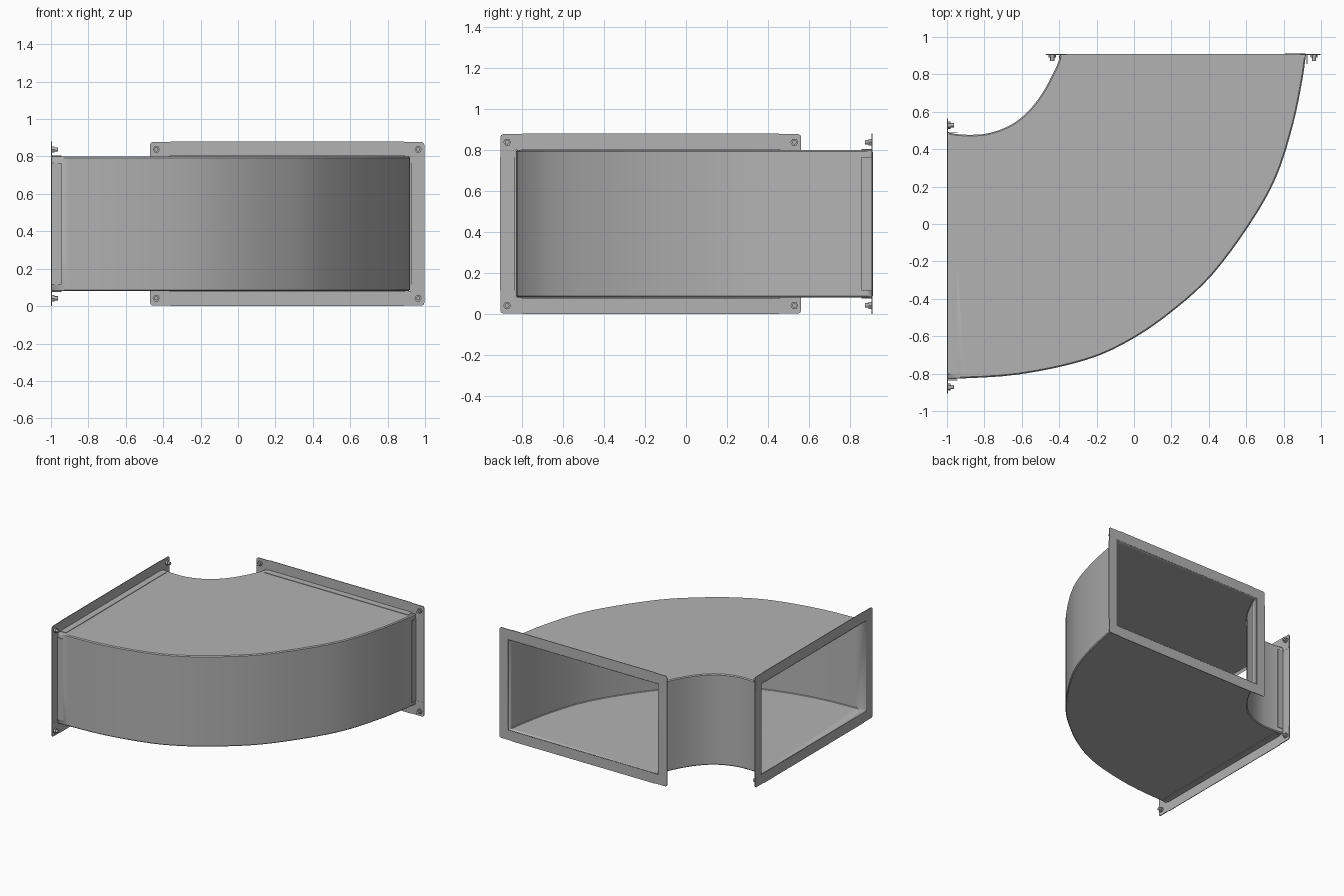
import bpy, bmesh, math
from mathutils import Vector

cube = bpy.data.objects.get("Cube")
if cube:
    bpy.data.objects.remove(cube)

Z_MID, HALF_H = 0.44, 0.36          # duct mid height and half height
HALF_W = 0.66                       # half width of each opening
FLANGE_U, FLANGE_V = 0.735, 0.44    # outer half size of each flange

steel = bpy.data.materials.new("galvanised grey")
steel.use_nodes = True
steel.diffuse_color = (0.45, 0.45, 0.45, 1)
steel.node_tree.nodes["Principled BSDF"].inputs["Base Color"].default_value = (0.45, 0.45, 0.45, 1)


def finish(name, bm, angle=30):
    bmesh.ops.recalc_face_normals(bm, faces=bm.faces)
    mesh = bpy.data.meshes.new(name)
    bm.to_mesh(mesh)
    bm.free()
    mesh.materials.append(steel)
    obj = bpy.data.objects.new(name, mesh)
    bpy.context.collection.objects.link(obj)
    bpy.ops.object.select_all(action='DESELECT')
    obj.select_set(True)
    bpy.context.view_layer.objects.active = obj
    bpy.ops.object.shade_smooth_by_angle(angle=math.radians(angle))
    return obj


def spline(points, steps=4):
    """Smooth curve through the points."""
    p = [Vector(q) for q in points]
    p = [2 * p[0] - p[1]] + p + [2 * p[-1] - p[-2]]
    out = []
    for a, b, c, d in zip(p, p[1:], p[2:], p[3:]):
        for i in range(steps):
            t = i / steps
            out.append(0.5 * (2 * b + (c - a) * t + (2 * a - 5 * b + 4 * c - d) * t * t
                              + (3 * b - a - 3 * c + d) * t ** 3))
    return out + [p[-2]]


# Curved duct: chamfered rectangular rings between the inner and outer curves
outer = spline([(-1, -.83), (-.62, -.805), (-.25, -.725), (0, -.61), (.22, -.455),
                (.42, -.27), (.62, 0), (.76, .25), (.85, .53), (.9, .77), (.92, .91)])
inner = spline([(-1, .49), (-.94, .48), (-.87, .477), (-.79, .483), (-.7, .51),
                (-.62, .555), (-.55, .62), (-.49, .7), (-.44, .79), (-.405, .865), (-.395, .91)])
C = 0.007
bm = bmesh.new()
rings = []
for a, b in zip(inner, outer):
    d = (b - a).normalized() * C
    corners = [(a, 1, 0), (a, 0, 1), (b, 0, 1), (b, -1, 0)]
    ring = []
    for side in (1, -1):
        section = corners if side == 1 else corners[::-1]
        for p, inset, top in section:
            q = p + d * (0 if not top else (1 if p is a else -1))
            z = Z_MID + side * (HALF_H if top else HALF_H - C)
            ring.append(bm.verts.new((q.x, q.y, z)))
    rings.append(ring)
for r, s in zip(rings, rings[1:]):
    for i in range(8):
        j = (i + 1) % 8
        bm.faces.new((r[i], r[j], s[j], s[i]))
duct = finish("duct_elbow", bm)
wall = duct.modifiers.new("sheet_thickness", 'SOLIDIFY')
wall.thickness = 0.005
wall.offset = -1


def prism(bm, place, outline, w0, w1):
    """Extrude a (u, v) outline from depth w0 to w1 behind a flange face."""
    lo = [bm.verts.new(place(u, v, w0)) for u, v in outline]
    hi = [bm.verts.new(place(u, v, w1)) for u, v in outline]
    bm.faces.new(lo)
    bm.faces.new(hi)
    for i in range(len(lo)):
        j = (i + 1) % len(lo)
        bm.faces.new((lo[i], lo[j], hi[j], hi[i]))


def rect(u0, u1, v0, v1):
    return [(u0, v0), (u1, v0), (u1, v1), (u0, v1)]


def disc(u, v, r, n):
    return [(u + r * math.cos(math.tau * i / n), v + r * math.sin(math.tau * i / n)) for i in range(n)]


def connector(side, place):
    # Angle strips: a flange web plus a leg lying along the duct wall
    strips = bmesh.new()
    for s in (1, -1):
        prism(strips, place, rect(-.625, .625, s * HALF_H, s * FLANGE_V), 0, .005)
        prism(strips, place, rect(s * HALF_W, s * FLANGE_U, -.325, .325), 0, .005)
        prism(strips, place, rect(-.63, .63, s * HALF_H, s * (HALF_H + .004)), 0, .055)
        prism(strips, place, rect(s * HALF_W, s * (HALF_W + .004), -.325, .325), 0, .055)
    finish(side + "_flange_strips", strips)

    # Corner plates with a rounded outer corner, and a bolt in each
    plates, bolts = bmesh.new(), bmesh.new()
    u1, v1, r = FLANGE_U - .002, FLANGE_V - .003, .015
    arc = [(u1 - r + r * math.cos(k * math.pi / 8), v1 - r + r * math.sin(k * math.pi / 8)) for k in range(5)]
    plate = [(.625, HALF_H), (HALF_W, HALF_H), (HALF_W, .325), (u1, .325)] + arc + [(.625, v1)]
    for su in (1, -1):
        for sv in (1, -1):
            prism(plates, place, [(u * su, v * sv) for u, v in plate], 0, .006)
            bu, bv = su * .7, sv * .398
            prism(bolts, place, disc(bu, bv, .019, 6), .006, .02)
            prism(bolts, place, disc(bu, bv, .011, 12), .02, .038)
    finish(side + "_corner_plates", plates)
    finish(side + "_bolts", bolts, 40)


connector("right", lambda u, v, w: (-1 + w, u - .172, v + Z_MID))
connector("back", lambda u, v, w: (u + .263, .91 - w, v + Z_MID))
